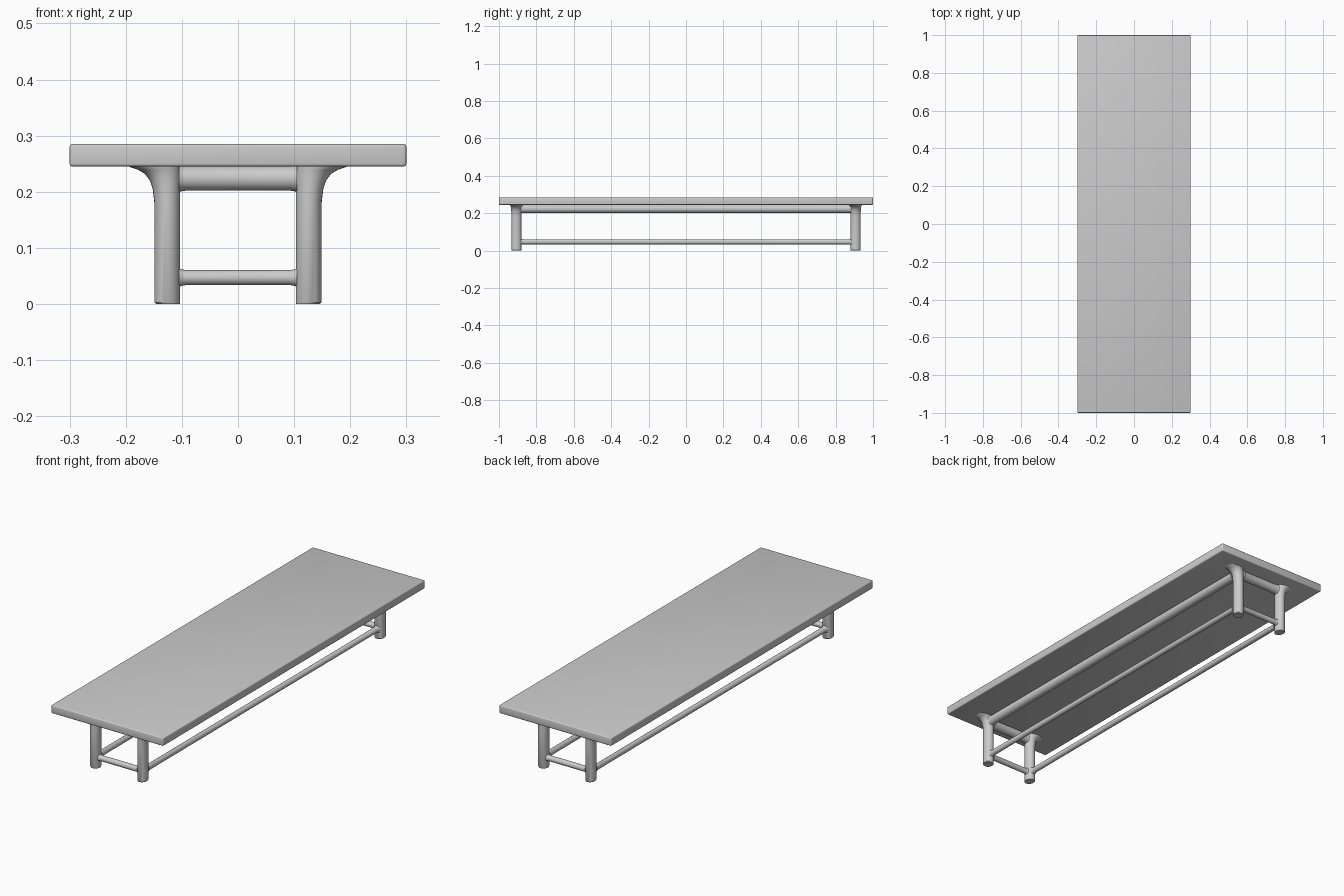
import bpy, bmesh, math
from mathutils import Vector

if "Cube" in bpy.data.objects:
    bpy.data.objects.remove(bpy.data.objects["Cube"])

GREY = (0.6, 0.6, 0.6, 1)
grey = bpy.data.materials.new("light_grey")
grey.use_nodes = True
grey.diffuse_color = GREY
grey.node_tree.nodes["Principled BSDF"].inputs["Base Color"].default_value = GREY

LEG_X, LEG_Y = 0.126, 0.907
SIDES = 24


def finish(name, bm):
    bmesh.ops.recalc_face_normals(bm, faces=bm.faces)
    mesh = bpy.data.meshes.new(name)
    bm.to_mesh(mesh)
    bm.free()
    mesh.materials.append(grey)
    obj = bpy.data.objects.new(name, mesh)
    bpy.context.collection.objects.link(obj)
    bpy.ops.object.select_all(action="DESELECT")
    obj.select_set(True)
    bpy.context.view_layer.objects.active = obj
    bpy.ops.object.shade_smooth_by_angle(angle=math.radians(40))
    return obj


def loft(name, rings):
    """Skin a list of closed point rings and cap both ends."""
    bm = bmesh.new()
    loops = [[bm.verts.new(p) for p in ring] for ring in rings]
    for a, b in zip(loops, loops[1:]):
        for i in range(len(a)):
            j = (i + 1) % len(a)
            bm.faces.new((a[i], a[j], b[j], b[i]))
    bm.faces.new(loops[0])
    bm.faces.new(loops[-1])
    return finish(name, bm)


def ellipse(center, u, v):
    angles = [math.tau * i / SIDES for i in range(SIDES)]
    return [center + u * math.cos(a) + v * math.sin(a) for a in angles]


def rail(name, start, end, radius, flare):
    """Round bar whose ends swell into the legs."""
    start, end = Vector(start), Vector(end)
    along = (end - start).normalized()
    side, up = along.cross(Vector((0, 0, 1))), Vector((0, 0, 1))
    steps = [(0, flare), (0.004, flare * 0.4), (0.012, 0)]
    stations = [(start + along * d, radius + f) for d, f in steps]
    stations += [(end - along * d, radius + f) for d, f in reversed(steps)]
    return loft(name, [ellipse(c, side * r, up * r) for c, r in stations])


# Table top
bm = bmesh.new()
bmesh.ops.create_cube(bm, size=1)
bmesh.ops.scale(bm, vec=(0.6, 2, 0.04), verts=bm.verts)
bmesh.ops.translate(bm, vec=(0, 0, 0.265), verts=bm.verts)
bmesh.ops.bevel(bm, geom=bm.edges[:], offset=0.005, segments=3, profile=0.5, affect="EDGES")
finish("table_top", bm)

# Legs: height, outer edge in x, half depth in y
LEG_PROFILE = [(0, 0.146, 0.025), (0.003, 0.149, 0.027), (0.18, 0.149, 0.027),
               (0.205, 0.152, 0.027), (0.22, 0.157, 0.028), (0.232, 0.166, 0.029),
               (0.239, 0.178, 0.031), (0.243, 0.19, 0.033), (0.248, 0.2, 0.034)]
INNER = 0.103
for sx, x_name in ((1, "left"), (-1, "right")):
    for sy, y_name in ((-1, "front"), (1, "back")):
        rings = []
        for z, outer, depth in LEG_PROFILE:
            center = Vector((sx * (INNER + outer) / 2, sy * LEG_Y, z))
            rings.append(ellipse(center, Vector(((outer - INNER) / 2, 0, 0)), Vector((0, depth, 0))))
        loft(f"{y_name}_{x_name}_leg", rings)

# End rails and low end stretchers
for sy, y_name in ((-1, "front"), (1, "back")):
    for part, z, r in (("upper_rail", 0.224, 0.022), ("lower_stretcher", 0.047, 0.0135)):
        rail(f"{y_name}_{part}", (-0.105, sy * LEG_Y, z), (0.105, sy * LEG_Y, z), r, 0.003)

# Long low stretchers, one per side
for sx, x_name in ((1, "left"), (-1, "right")):
    rail(f"{x_name}_lower_stretcher", (sx * LEG_X, -0.882, 0.047), (sx * LEG_X, 0.882, 0.047), 0.0135, 0.004)

# Long upper rail under the left side of the top
rail("left_upper_rail", (LEG_X, -0.882, 0.224), (LEG_X, 0.882, 0.224), 0.022, 0.003)
